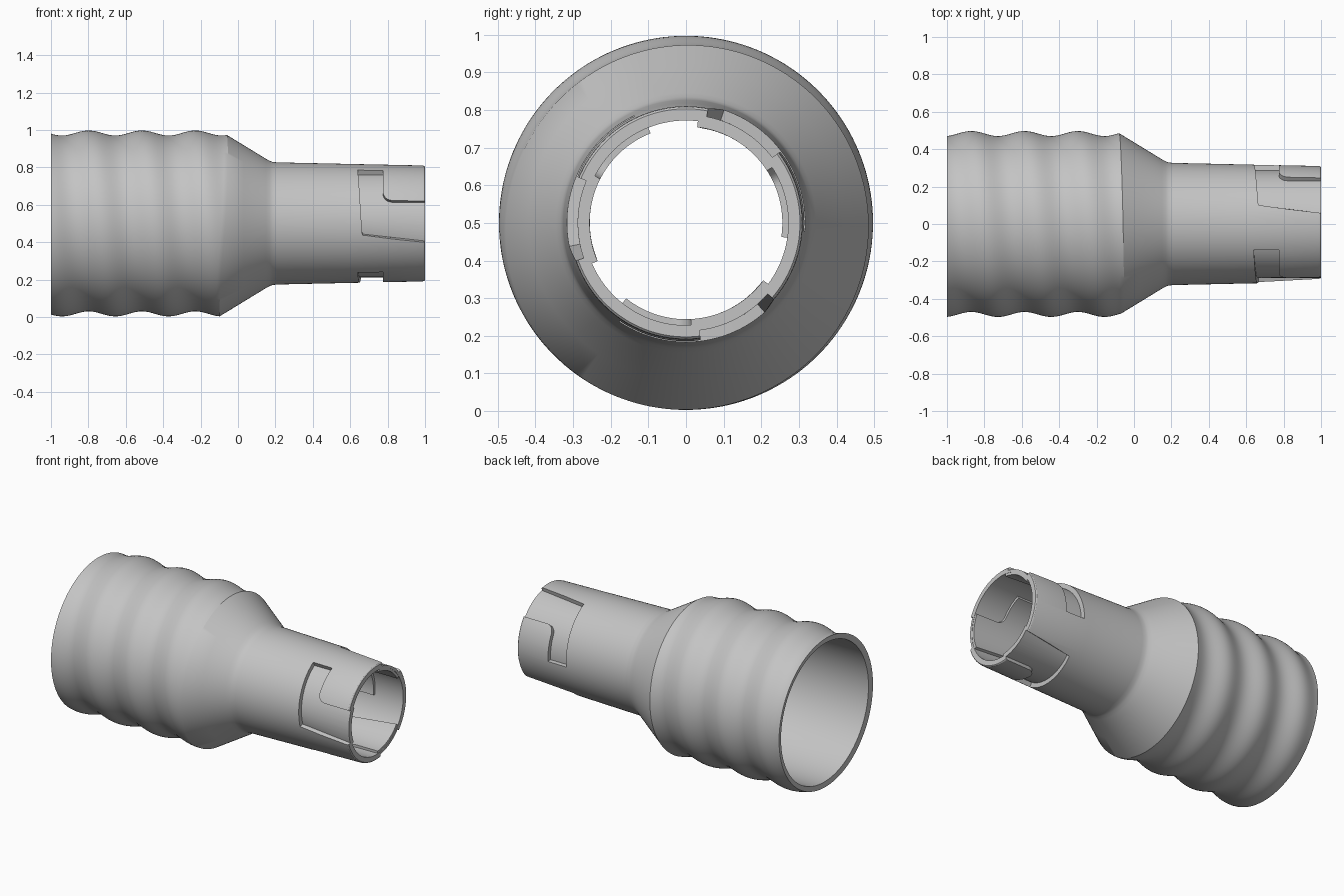
import bpy, bmesh
from math import sin, cos, pi, radians, sqrt

cube = bpy.data.objects.get("Cube")
if cube:
    bpy.data.objects.remove(cube, do_unlink=True)

AXIS_Z = 0.5
SEGMENTS = 160
PITCH = 0.285

grey = bpy.data.materials.new("matte grey plastic")
grey.use_nodes = True
grey.diffuse_color = (0.55, 0.55, 0.55, 1)
grey.node_tree.nodes["Principled BSDF"].inputs["Base Color"].default_value = grey.diffuse_color


def polar(x, r, t):
    return (x, r * cos(t), AXIS_Z + r * sin(t))


def make_object(name, bm):
    bmesh.ops.recalc_face_normals(bm, faces=bm.faces)
    mesh = bpy.data.meshes.new(name)
    bm.to_mesh(mesh)
    bm.free()
    mesh.materials.append(grey)
    obj = bpy.data.objects.new(name, mesh)
    bpy.context.collection.objects.link(obj)
    return obj


def activate(obj):
    bpy.ops.object.select_all(action="DESELECT")
    obj.select_set(True)
    bpy.context.view_layer.objects.active = obj


# Helical ribs on the hose end, running into the cone
def rib_radius(x, t):
    phase = 2 * pi * (x + 0.87) / PITCH - t
    return 0.4835 + 0.0135 * cos(phase)


def cone_radius(x):
    return 0.327 + (0.18 - x) * 0.61


def cone_start(t):
    low, high = -0.12, 0.0
    for _ in range(25):
        mid = (low + high) / 2
        if rib_radius(mid, t) < cone_radius(mid):
            low = mid
        else:
            high = mid
    return low


def wall_section(t):
    start = cone_start(t)
    steps = 48
    ribs = [-1 + (start + 1) * i / steps for i in range(steps + 1)]
    points = [(x, rib_radius(x, t)) for x in ribs]
    points += [(x, cone_radius(x)) for x in (0.03, 0.15)]
    # blend into the spigot, rounded tip, then the bore back to the hose mouth
    points += [(0.17, 0.3345), (0.185, 0.329), (0.21, 0.3265), (0.6, 0.318),
               (0.985, 0.31), (0.995, 0.308), (1.0, 0.303),
               (1.0, 0.272), (0.6, 0.274), (0.17, 0.285), (0.13, 0.295),
               (-0.08, 0.44), (-0.12, 0.447), (-1.0, 0.45)]
    return points


def build_body():
    bm = bmesh.new()
    loops = []
    for i in range(SEGMENTS):
        t = 2 * pi * i / SEGMENTS
        loops.append([bm.verts.new(polar(x, r, t)) for x, r in wall_section(t)])
    for i, a in enumerate(loops):
        b = loops[(i + 1) % SEGMENTS]
        for j in range(len(a)):
            k = (j + 1) % len(a)
            bm.faces.new((a[j], a[k], b[k], b[j]))
    return make_object("connector_body", bm)


# L-shaped bayonet track: an entry mouth at the tip and a locking leg beside it
def bayonet_tracks(name, r_in, r_out, grow, tip):
    bm = bmesh.new()
    lock, mouth, end = 116 - grow * 200, 157 - grow * 200, 199 + grow * 200
    bend = mouth - 10
    columns = [(lock + (bend - lock) * i / 12, 0.775 + grow) for i in range(12)]
    for i in range(9):
        s = i / 8
        columns.append((bend + 10 * s, 0.775 + grow + 0.05 * (1 - sqrt(1 - s * s))))
    columns += [(mouth + 0.2 + (end - mouth - 0.2) * i / 14, tip) for i in range(15)]
    for turn in (0, 120, 240):
        rows = []
        for angle, x_end in columns:
            along = (angle - lock) / (end - lock)
            x_start = 0.64 - grow + 0.025 * along
            slant = 8 * max(0, (angle - mouth) / (end - mouth)) ** 2
            row = []
            for x, r in ((x_start, r_in), (x_end, r_in), (x_end, r_out), (x_start, r_out)):
                skew = slant * (1 - x) / 0.35
                row.append(bm.verts.new(polar(x, r, radians(angle - skew + turn))))
            rows.append(row)
        for a, b in zip(rows, rows[1:]):
            for j in range(4):
                k = (j + 1) % 4
                bm.faces.new((a[j], a[k], b[k], b[j]))
        bm.faces.new(rows[0])
        bm.faces.new(rows[-1])
    return make_object(name, bm)


body = build_body()

# Cut the tracks into the outside of the spigot
cutter = bayonet_tracks("track_cutter", 0.288, 0.35, 0, 1.03)
cutter.hide_render = True
cut = body.modifiers.new("tracks", "BOOLEAN")
cut.operation = "DIFFERENCE"
cut.solver = "EXACT"
cut.object = cutter
activate(body)
bpy.ops.object.modifier_apply(modifier=cut.name)
bpy.data.objects.remove(cutter, do_unlink=True)

# Raised backing of the tracks inside the bore
backing = bayonet_tracks("track_backing", 0.256, 0.28, 0.022, 0.998)

for obj in (body, backing):
    activate(obj)
    bpy.ops.object.shade_smooth_by_angle(angle=radians(28))
